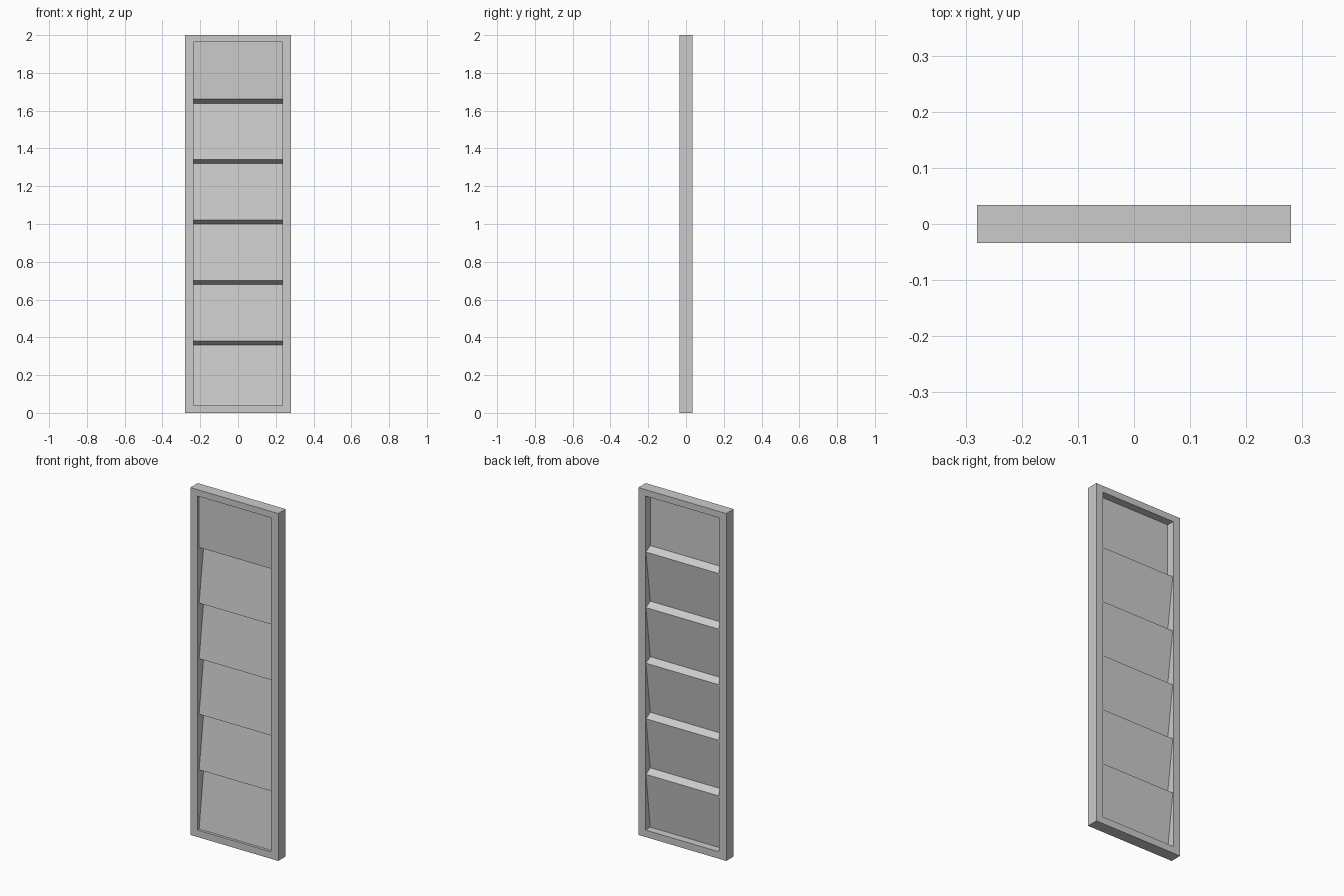
import bpy

cube = bpy.data.objects.get("Cube")
if cube:
    bpy.data.objects.remove(cube, do_unlink=True)

# One plain grey for everything
grey = bpy.data.materials.new("plain_grey")
grey.use_nodes = True
colour = (0.6, 0.6, 0.6, 1)
grey.diffuse_color = colour
grey.node_tree.nodes["Principled BSDF"].inputs["Base Color"].default_value = colour


def make_object(name, verts, faces):
    mesh = bpy.data.meshes.new(name)
    mesh.from_pydata(verts, [], faces)
    mesh.materials.append(grey)
    obj = bpy.data.objects.new(name, mesh)
    bpy.context.collection.objects.link(obj)
    return obj


HALF_W, HALF_D, HEIGHT = 0.28, 0.0335, 2.0
OPEN_X, OPEN_LOW, OPEN_HIGH = 0.235, 0.04, 1.963

# Frame: rectangular ring, front and back loops joined
outer = [(-HALF_W, 0), (HALF_W, 0), (HALF_W, HEIGHT), (-HALF_W, HEIGHT)]
inner = [(-OPEN_X, OPEN_LOW), (OPEN_X, OPEN_LOW), (OPEN_X, OPEN_HIGH), (-OPEN_X, OPEN_HIGH)]
verts = [(x, y, z) for y in (-HALF_D, HALF_D) for loop in (outer, inner) for x, z in loop]
faces = []
for i in range(4):
    j = (i + 1) % 4
    faces += [
        (i, j, j + 4, i + 4),
        (i + 8, i + 12, j + 12, j + 8),
        (i, i + 8, j + 8, j),
        (i + 4, j + 4, j + 12, i + 12),
    ]
make_object("frame", verts, faces)

# Louvred panel: thin folded sheet, each board sloping out towards its foot
FRONT, BACK, THICK = -0.018, 0.022, 0.007
PITCH, DROP, BOARDS = 0.32, 0.022, 6
profile = [(FRONT, OPEN_HIGH)]
for k in range(BOARDS - 1):
    lip = 1.661 - k * PITCH
    profile += [(FRONT, lip), (BACK, lip - DROP)]
profile.append((FRONT, OPEN_LOW))

n = len(profile)
verts = [(x, y + off, z) for x in (-OPEN_X, OPEN_X) for off in (0, THICK) for y, z in profile]
faces = []
for i in range(n - 1):
    a, b, c, d = (i + n * s for s in range(4))
    faces += [
        (a, a + 1, c + 1, c),
        (b, d, d + 1, b + 1),
        (a, b, b + 1, a + 1),
        (c, c + 1, d + 1, d),
    ]
for i in (0, n - 1):
    loop = (i, i + 2 * n, i + 3 * n, i + n)
    faces.append(loop if i == 0 else loop[::-1])
make_object("louvred_panel", verts, faces)
